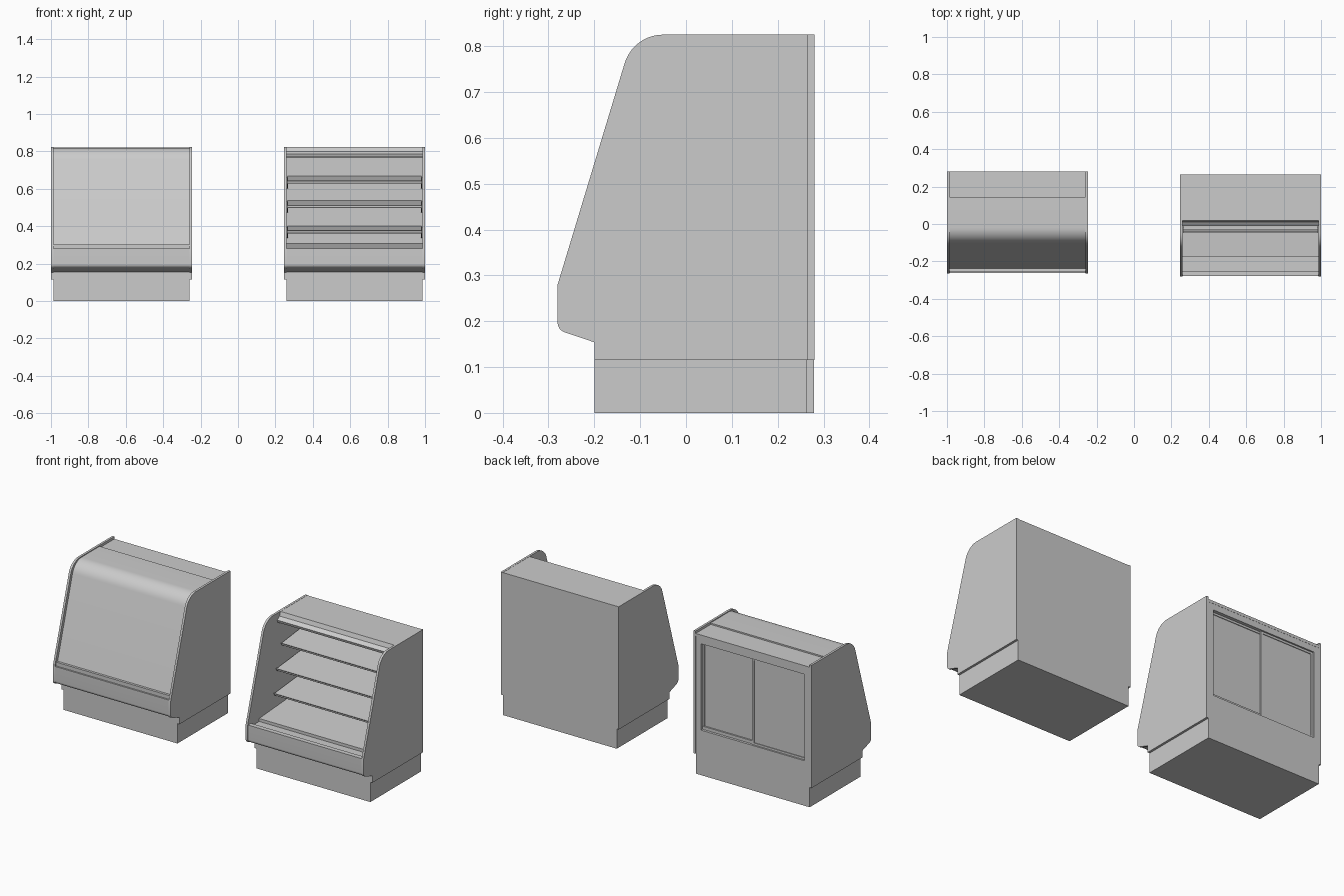
import bpy, bmesh, math
from mathutils import Vector

if "Cube" in bpy.data.objects:
    bpy.data.objects.remove(bpy.data.objects["Cube"])

W, T = 0.755, 0.013          # case width, end panel thickness


def fillet(pts, n=10):
    """Points (y, z) or (y, z, tangent_length): round the latter with circular arcs."""
    out = []
    for i, p in enumerate(pts):
        c = Vector(p[:2])
        if len(p) == 2:
            out.append(c)
            continue
        a = (Vector(pts[i - 1][:2]) - c).normalized()
        b = (Vector(pts[(i + 1) % len(pts)][:2]) - c).normalized()
        w = math.sin(a.angle(b) / 2)
        p0, p2 = c + a * p[2], c + b * p[2]
        for k in range(n + 1):
            t = k / n
            u, v, s = (1 - t) ** 2, 2 * t * (1 - t) * w, t * t
            out.append((p0 * u + c * v + p2 * s) / (u + v + s))
    return out


def extrude(name, pts, x0, x1, dy=0.0, smooth=False):
    """Sweep a side profile along x."""
    bm = bmesh.new()
    f = bm.faces.new([bm.verts.new((x0, p[0] + dy, p[1])) for p in fillet(pts)])
    g = bmesh.ops.extrude_face_region(bm, geom=[f])["geom"]
    moved = [v for v in g if isinstance(v, bmesh.types.BMVert)]
    bmesh.ops.translate(bm, verts=moved, vec=(x1 - x0, 0, 0))
    bmesh.ops.recalc_face_normals(bm, faces=bm.faces)
    me = bpy.data.meshes.new(name)
    bm.to_mesh(me)
    bm.free()
    ob = bpy.data.objects.new(name, me)
    bpy.context.collection.objects.link(ob)
    if smooth:
        bpy.ops.object.select_all(action='DESELECT')
        ob.select_set(True)
        bpy.context.view_layer.objects.active = ob
        bpy.ops.object.shade_smooth_by_angle(angle=math.radians(20))
    return ob


def box(name, x, y, z, dy=0.0):
    return extrude(name, [(y[0], z[0]), (y[1], z[0]), (y[1], z[1]), (y[0], z[1])], x[0], x[1], dy)


END = [(-.28, .28), (-.115, .825, .065), (.265, .825), (.265, .115),
       (-.20, .115), (-.20, .154), (-.28, .181, .016)]


def shell(tag, x0, dy):
    """End panels, plinth and lower front shared by both cases; returns inner x range."""
    x1 = x0 + W
    for side, a in (("left", x0), ("right", x1 - T)):
        extrude(f"{tag}_{side}_end_panel", END, a, a + T, dy, True)
    xi, xo = x0 + T, x1 - T
    box(tag + "_plinth", (xi, xo), (-.20, .264), (0, .16), dy)
    extrude(tag + "_lower_body", [(-.277, .28), (-.25, .28), (-.25, .255), (.264, .255), (.264, .15),
                                  (-.20, .156), (-.277, .183, .014)], xi, xo, dy, True)
    return xi, xo


# ---- glazed case with sliding rear doors ----
D = 0.015
a, b = shell("glazed_case", -1.0, D)
box("glazed_deck", (a, b), (-.25, .25), (.25, .278), D)
box("glass_channel", (a, b), (-.268, -.245), (.278, .302), D)
extrude("curved_front_glass", [(-.259, .285), (-.099, .82, .065), (.13, .82),
                               (.13, .812), (-.093, .812, .06), (-.251, .285)], a, b, D, True)
box("glazed_top_panel", (a, b), (.10, .265), (.795, .811), D)

# rear frame around the door opening
L, R, M = -.955, -.29, -.6225
box("rear_lower_panel", (a, b), (.245, .264), (.115, .26), D)
box("rear_upper_rail", (a, b), (.245, .264), (.76, .80), D)
box("rear_stile_1", (a, L), (.245, .264), (.26, .76), D)
box("rear_stile_2", (R, b), (.245, .264), (.26, .76), D)
# two overlapping sliding doors with slim frames
for i, (x0, x1, y) in enumerate(((L, M + .01, .247), (M - .01, R, .237))):
    n = f"sliding_door_{i + 1}"
    box(n + "_pane", (x0, x1), (y, y + .004), (.26, .76), D)
    for k, s in enumerate((x0, x1 - .012)):
        box(f"{n}_stile_{k}", (s, s + .012), (y - .001, y + .008), (.26, .76), D)
    for k, s in enumerate((.26, .748)):
        box(f"{n}_rail_{k}", (x0, x1), (y - .001, y + .008), (s, s + .012), D)

# ---- open self-service case with shelves ----
a, b = shell("open_case", 1.0 - W, 0)
box("open_back_wall", (a, b), (.245, .264), (.115, .824))
extrude("canopy", [(.264, .824), (.02, .824), (.012, .80), (-.01, .785), (-.005, .77),
                   (.012, .768), (.03, .78), (.264, .78)], a, b)
extrude("open_deck", [(-.175, .25), (-.175, .279), (.25, .308), (.25, .25)], a, b)
box("air_grille", (a, b), (-.25, -.175), (.25, .262))
# tilted shelves, deeper towards the bottom, each with front lip and end brackets
for i, (y, z) in enumerate(((.02, .642), (-.025, .512), (-.045, .376))):
    n = f"shelf_{i + 1}"
    extrude(n, [(y, z), (.25, z + .027), (.25, z + .019), (y, z - .008)], a + .006, b - .006)
    extrude(n + "_front_lip", [(y - .004, z + .002), (y + .006, z + .002),
                               (y + .014, z - .012), (y + .006, z - .014)], a + .004, b - .004)
    for k, s in enumerate((a + .004, b - .009)):
        extrude(f"{n}_bracket_{k}", [(y + .002, z - .004), (.25, z + .02), (.25, z - .04),
                                     (.19, z - .034), (y + .01, z - .016)], s, s + .005)
